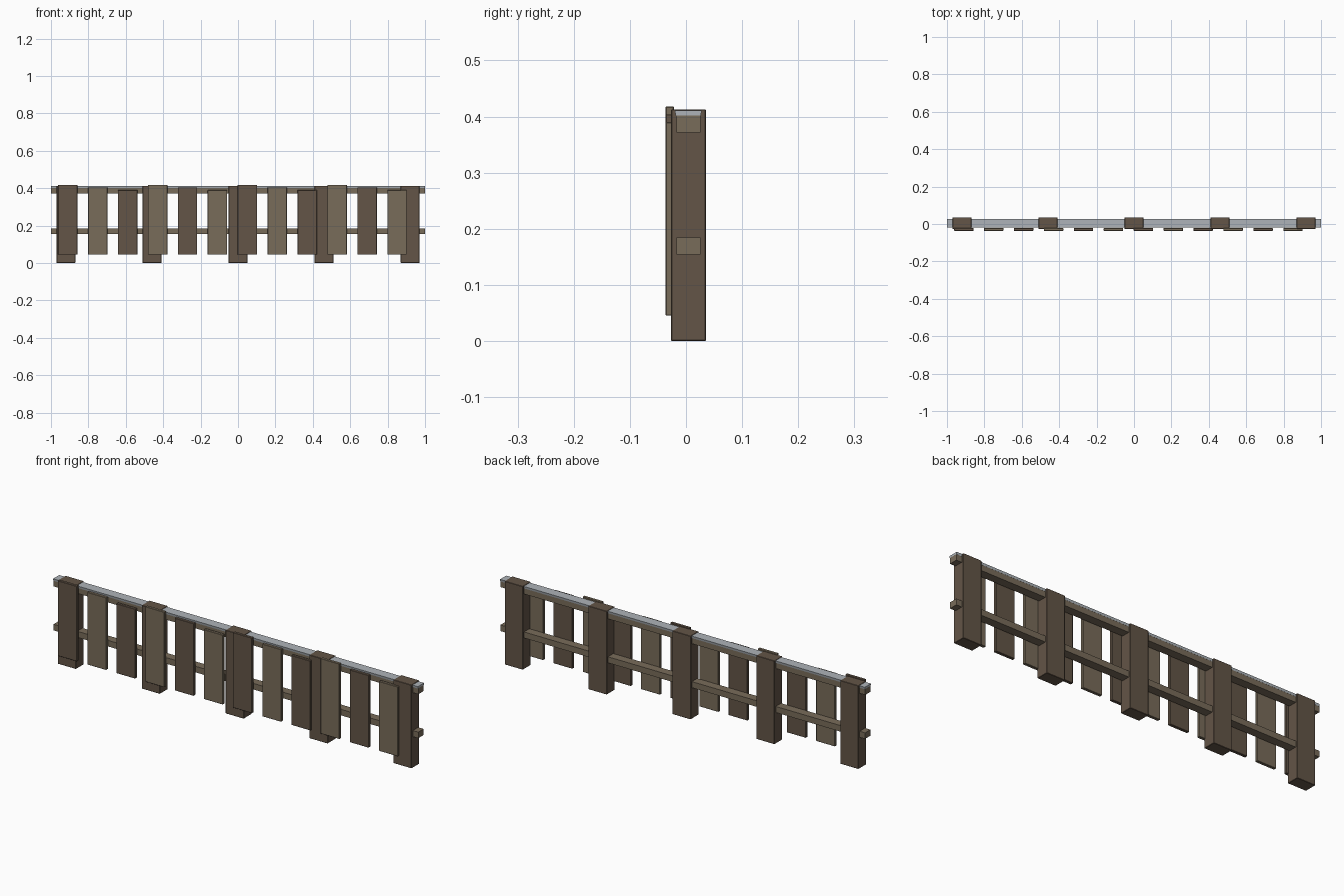
import bpy
import bmesh

if "Cube" in bpy.data.objects:
    bpy.data.objects.remove(bpy.data.objects["Cube"])


def material(name, rgb):
    m = bpy.data.materials.new(name)
    m.diffuse_color = (*rgb, 1)
    m.use_nodes = True
    m.node_tree.nodes["Principled BSDF"].inputs["Base Color"].default_value = m.diffuse_color
    return m


DARK = material("dark_wood", (0.125, 0.09, 0.063))
LIGHT = material("light_wood", (0.19, 0.15, 0.102))
FROST = material("grey_cap", (0.42, 0.45, 0.48))


def box(name, x, y, z, mat, bevel=0.0, flare=0.0):
    """Box from (min, max) ranges; flare narrows the bottom in y."""
    bm = bmesh.new()
    bmesh.ops.create_cube(bm, size=1)
    for v in bm.verts:
        low = v.co.z < 0
        v.co.x = x[0] if v.co.x < 0 else x[1]
        inset = flare if low else 0
        v.co.y = y[0] + inset if v.co.y < 0 else y[1] - inset
        v.co.z = z[0] if low else z[1]
    mesh = bpy.data.meshes.new(name)
    bm.to_mesh(mesh)
    bm.free()
    mesh.materials.append(mat)
    ob = bpy.data.objects.new(name, mesh)
    bpy.context.collection.objects.link(ob)
    if bevel:
        mod = ob.modifiers.new("edge_chamfer", 'BEVEL')
        mod.width = bevel
        mod.segments = 1
    return ob


# Posts
for i in range(5):
    cx = -0.92 + 0.46 * i
    box(f"post_{i + 1}", (cx - 0.05, cx + 0.05), (-0.0265, 0.0355),
        (0, 0.413), DARK, 0.0015)

# Rails running through the posts
for name, z in (("lower_rail", (0.154, 0.184)), ("upper_rail", (0.372, 0.402))):
    box(name, (-1, 1), (-0.0165, 0.0255), z, LIGHT)

# Thin grey cap on the upper rail
box("rail_cap", (-1, 1), (-0.020, 0.028), (0.400, 0.411), FROST, flare=0.002)

# Pickets: alternating tones, heights repeating in threes
for i in range(12):
    cx = -0.91 + 0.16 * i
    top = (0.418, 0.404, 0.390)[i % 3]
    box(f"picket_{i + 1}", (cx - 0.052, cx + 0.052), (-0.0365, -0.0215),
        (0.045, top), LIGHT if i % 2 else DARK, 0.0015)
